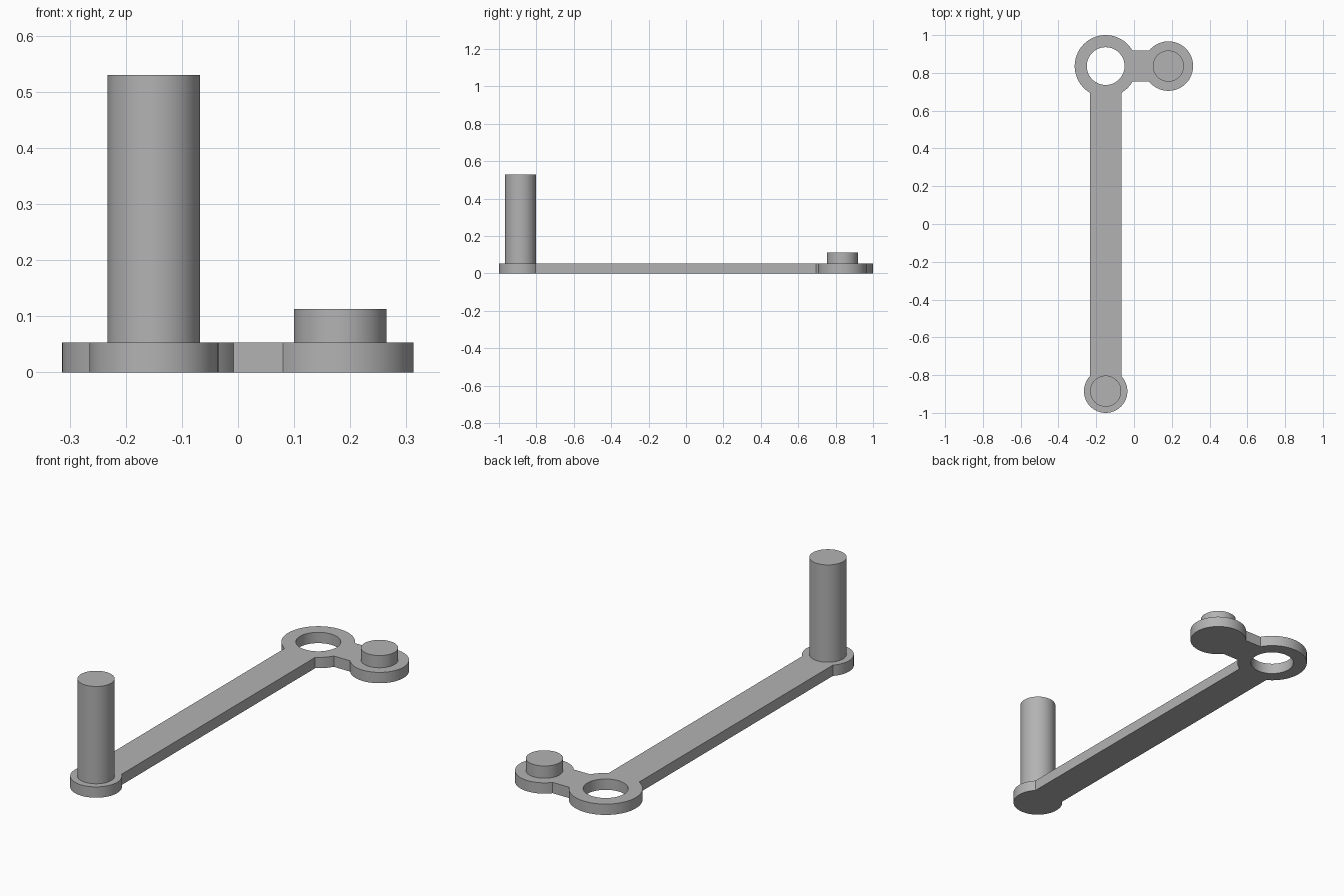
import bpy
import bmesh
from math import asin, cos, sin, pi, radians
from mathutils import Vector

cube = bpy.data.objects.get("Cube")
if cube:
    bpy.data.objects.remove(cube, do_unlink=True)

# Main dimensions
THICK = 0.053
HALF = 0.0825                      # half width of arm and link, also pin radius
RING, RING_R, HOLE_R = Vector((-0.15, 0.836)), 0.164, 0.1
BOSS, BOSS_R = Vector((0.182, 0.836)), 0.131
FOOT, FOOT_R = Vector((-0.15, -0.885)), 0.115

grey = bpy.data.materials.new("plain grey")
grey.use_nodes = True
colour = (0.45, 0.45, 0.45, 1)
grey.diffuse_color = colour
grey.node_tree.nodes["Principled BSDF"].inputs["Base Color"].default_value = colour


def arc(centre, radius, start, end, steps):
    angles = [start + (end - start) * i / steps for i in range(steps + 1)]
    return [centre + radius * Vector((cos(a), sin(a))) for a in angles]


def finish(name, bm):
    bmesh.ops.recalc_face_normals(bm, faces=bm.faces)
    mesh = bpy.data.meshes.new(name)
    bm.to_mesh(mesh)
    bm.free()
    mesh.materials.append(grey)
    obj = bpy.data.objects.new(name, mesh)
    bpy.context.collection.objects.link(obj)
    bpy.ops.object.select_all(action="DESELECT")
    obj.select_set(True)
    bpy.context.view_layer.objects.active = obj
    bpy.ops.object.shade_smooth_by_angle(angle=radians(25))


def plate(name, loops, height):
    bm = bmesh.new()
    edges = []
    for loop in loops:
        verts = [bm.verts.new((p.x, p.y, 0)) for p in loop]
        edges += [bm.edges.new((v, verts[i - 1])) for i, v in enumerate(verts)]
    bmesh.ops.triangle_fill(bm, edges=edges, use_beauty=True, normal=(0, 0, 1))
    top = bmesh.ops.extrude_face_region(bm, geom=bm.faces[:], use_keep_orig=True)
    moved = [g for g in top["geom"] if isinstance(g, bmesh.types.BMVert)]
    bmesh.ops.translate(bm, verts=moved, vec=(0, 0, height))
    finish(name, bm)


def pin(name, centre, bottom, top):
    bm = bmesh.new()
    bmesh.ops.create_cone(bm, cap_ends=True, segments=64, radius1=HALF,
                          radius2=HALF, depth=top - bottom)
    bmesh.ops.translate(bm, verts=bm.verts,
                        vec=(centre.x, centre.y, (top + bottom) / 2))
    finish(name, bm)


# Crank plate: ring, long arm with round foot, short link with round boss
a, b, c = (asin(HALF / r) for r in (RING_R, FOOT_R, BOSS_R))
outline = (arc(RING, RING_R, a, 1.5 * pi - a, 48)
           + arc(FOOT, FOOT_R, pi / 2 + b, 2.5 * pi - b, 48)
           + arc(RING, RING_R, 1.5 * pi + a, 2 * pi - a, 12)
           + arc(BOSS, BOSS_R, pi + c, 3 * pi - c, 48))
hole = arc(RING, HOLE_R, 0, 2 * pi, 64)[:-1]
plate("crank_plate", [outline, hole], THICK)

# Upright pins
pin("handle_pin", FOOT, THICK / 2, 0.53)
pin("boss_pin", BOSS, THICK / 2, 0.113)
